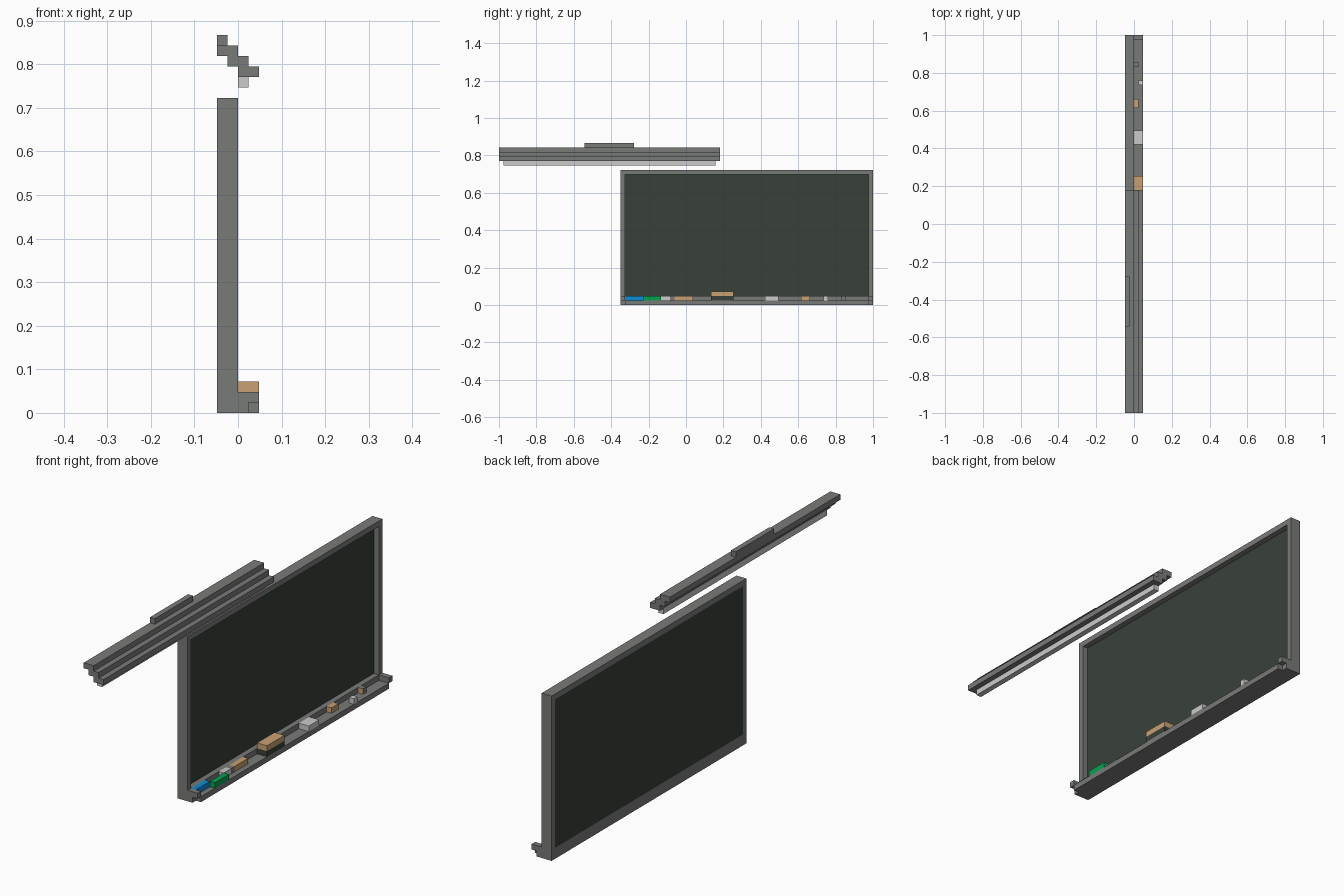
import bpy, bmesh

cube = bpy.data.objects.get("Cube")
if cube:
    bpy.data.objects.remove(cube, do_unlink=True)

U = 2 / 83          # one block of the grid
Y0 = -1.0           # y of grid line 0


def lin(c):
    c /= 255
    return c / 12.92 if c <= 0.04045 else ((c + 0.055) / 1.055) ** 2.4


def material(name, r, g, b):
    m = bpy.data.materials.new(name)
    col = (lin(r), lin(g), lin(b), 1)
    m.diffuse_color = col
    m.use_nodes = True
    bsdf = next(n for n in m.node_tree.nodes if n.type == 'BSDF_PRINCIPLED')
    bsdf.inputs["Base Color"].default_value = col
    return m


GREY = material("frame grey", 121, 123, 120)
SLATE = material("slate green", 57, 65, 57)
WOOD = material("tan wood", 201, 160, 116)
WHITE = material("chalk white", 203, 203, 203)
BLUE = material("blue", 14, 140, 212)
GREEN = material("green", 8, 160, 80)


def prism(name, profile, y0, y1, mat):
    """Extrude an (x, z) profile along y; all values in grid blocks."""
    bm = bmesh.new()
    verts = [bm.verts.new((x * U, Y0 + y0 * U, z * U)) for x, z in profile]
    face = bm.faces.new(verts)
    out = bmesh.ops.extrude_face_region(bm, geom=[face])
    moved = [g for g in out["geom"] if isinstance(g, bmesh.types.BMVert)]
    bmesh.ops.translate(bm, verts=moved, vec=(0, (y1 - y0) * U, 0))
    bmesh.ops.recalc_face_normals(bm, faces=bm.faces[:])
    me = bpy.data.meshes.new(name)
    bm.to_mesh(me)
    bm.free()
    me.materials.append(mat)
    ob = bpy.data.objects.new(name, me)
    bpy.context.scene.collection.objects.link(ob)
    return ob


def box(name, x, y, z, mat):
    profile = [(x[0], z[0]), (x[1], z[0]), (x[1], z[1]), (x[0], z[1])]
    return prism(name, profile, y[0], y[1], mat)


# Board: slate flush at the back, recessed one block at the front
box("slate_panel", (-2, -1), (28, 82), (2, 29), SLATE)
box("frame_top", (-2, 0), (27, 83), (29, 30), GREY)
for side, y in (("near", 27), ("far", 82)):
    box(f"frame_{side}_side", (-2, 0), (y, y + 1), (2, 29), GREY)
    # Tray end with a notched lower corner
    prism(f"tray_{side}_end",
          [(-2, 0), (1, 0), (1, 1), (2, 1), (2, 2), (-2, 2)], y, y + 1, GREY)

# Bottom rail and tray shelf in one section
prism("bottom_rail_and_tray",
      [(-2, 0), (2, 0), (2, 1), (0, 1), (0, 2), (-2, 2)], 28, 82, GREY)

# Things lying on the tray
box("blue_box", (0, 1), (28, 32), (1, 2), BLUE)
box("green_box", (1, 2), (32, 36), (1, 2), GREEN)
box("white_chalk", (0, 1), (36, 38), (1, 2), WHITE)
box("grey_chalk", (0, 1), (38, 39), (1, 2), GREY)
box("long_wood_block", (0, 1), (39, 43), (1, 2), WOOD)
box("eraser_felt", (0, 2), (47, 52), (1, 2), SLATE)
box("eraser_handle", (0, 2), (47, 52), (2, 3), WOOD)
box("white_block", (0, 2), (59, 62), (1, 2), WHITE)
box("small_wood_block", (0, 1), (67, 69), (1, 2), WOOD)
box("chalk_stub", (1, 2), (72, 73), (1, 2), WHITE)
stub = box("wood_stub", (0, 1), (76, 77), (1, 2), GREY)
stub.data.materials.append(WOOD)
for p in stub.data.polygons:
    p.material_index = int(p.normal.y < -0.5)

# Stepped lamp above the board
prism("lamp_housing",
      [(-2, 35), (-2, 34), (-1, 34), (-1, 33), (0, 33), (0, 32),
       (2, 32), (2, 33), (1, 33), (1, 34), (0, 34), (0, 35)], 0, 49, GREY)
box("lamp_mount", (-2, -1), (19, 30), (35, 36), GREY)
box("lamp_tube", (0, 1), (1, 48), (31, 32), WHITE)
